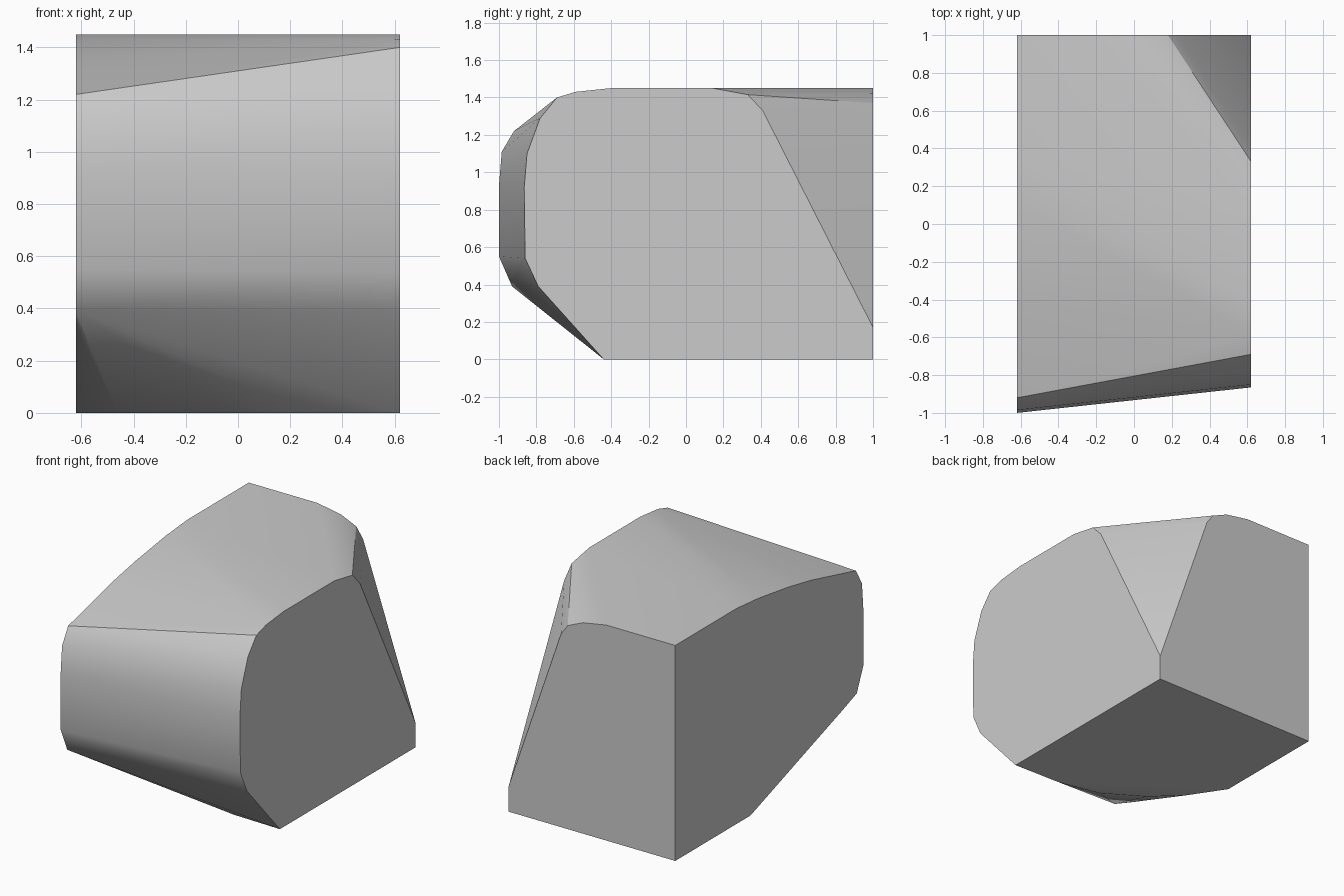
import bpy, bmesh, math

cube = bpy.data.objects.get("Cube")
if cube:
    bpy.data.objects.remove(cube, do_unlink=True)

HALF, BACK, TOP = 0.62, 1.0, 1.45


def make_material(name, rgb):
    mat = bpy.data.materials.new(name)
    mat.use_nodes = True
    mat.diffuse_color = (*rgb, 1)
    mat.node_tree.nodes["Principled BSDF"].inputs["Base Color"].default_value = (*rgb, 1)
    return mat


# Left side outline (y, z): rounded nose, flat top, cut-off back corner
left_side = [(-0.44, 0), (-0.79, 0.39), (-0.86, 0.54), (-0.865, 0.92), (-0.85, 1.10),
             (-0.78, 1.29), (-0.69, 1.40), (-0.59, 1.43), (-0.40, TOP), (0.14, TOP),
             (0.33, 1.415), (0.41, 1.33), (BACK, 0.17), (BACK, 0)]

# Right side outline (y, z): longer nose with sloping top and undercut bottom
right_side = [(0.20, 0), (-0.78, 0.335), (-0.93, 0.39), (-1.0, 0.55), (-1.0, 0.93),
              (-0.985, 1.11), (-0.92, 1.22), (-0.44, 1.338), (-0.20, 1.384),
              (0.12, 1.43), (0.35, TOP), (BACK, TOP), (BACK, 0)]

# Back outline (x, z): rounded shoulder above the corner cut
back_shoulder = [(0.23, 1.30), (0.18, 1.37), (0.065, 1.42), (-0.11, TOP)]

# Bottom outline (x, y): curved edge where the undercut meets the base
bottom_edge = [(0.27, -0.43), (-0.02, -0.37), (-0.28, -0.21), (-0.46, -0.04)]

points = [(HALF, y, z) for y, z in left_side]
points += [(-HALF, y, z) for y, z in right_side]
points += [(x, BACK, z) for x, z in back_shoulder]
points += [(x, y, 0) for x, y in bottom_edge]

# Skin the outlines into one solid block
bm = bmesh.new()
for p in points:
    bm.verts.new(p)
bmesh.ops.convex_hull(bm, input=bm.verts[:])
loose = [v for v in bm.verts if not v.link_faces]
bmesh.ops.delete(bm, geom=loose, context='VERTS')
bmesh.ops.dissolve_limit(bm, angle_limit=math.radians(0.5),
                         verts=bm.verts[:], edges=bm.edges[:])
bmesh.ops.recalc_face_normals(bm, faces=bm.faces[:])

mesh = bpy.data.meshes.new("stone_block")
bm.to_mesh(mesh)
bm.free()
mesh.materials.append(make_material("light grey stone", (0.6, 0.6, 0.6)))

block = bpy.data.objects.new("stone_block", mesh)
bpy.context.collection.objects.link(block)

# Soft rounded edges, crisp cut sides
bpy.ops.object.select_all(action='DESELECT')
block.select_set(True)
bpy.context.view_layer.objects.active = block
bpy.ops.object.shade_smooth_by_angle(angle=math.radians(30))
